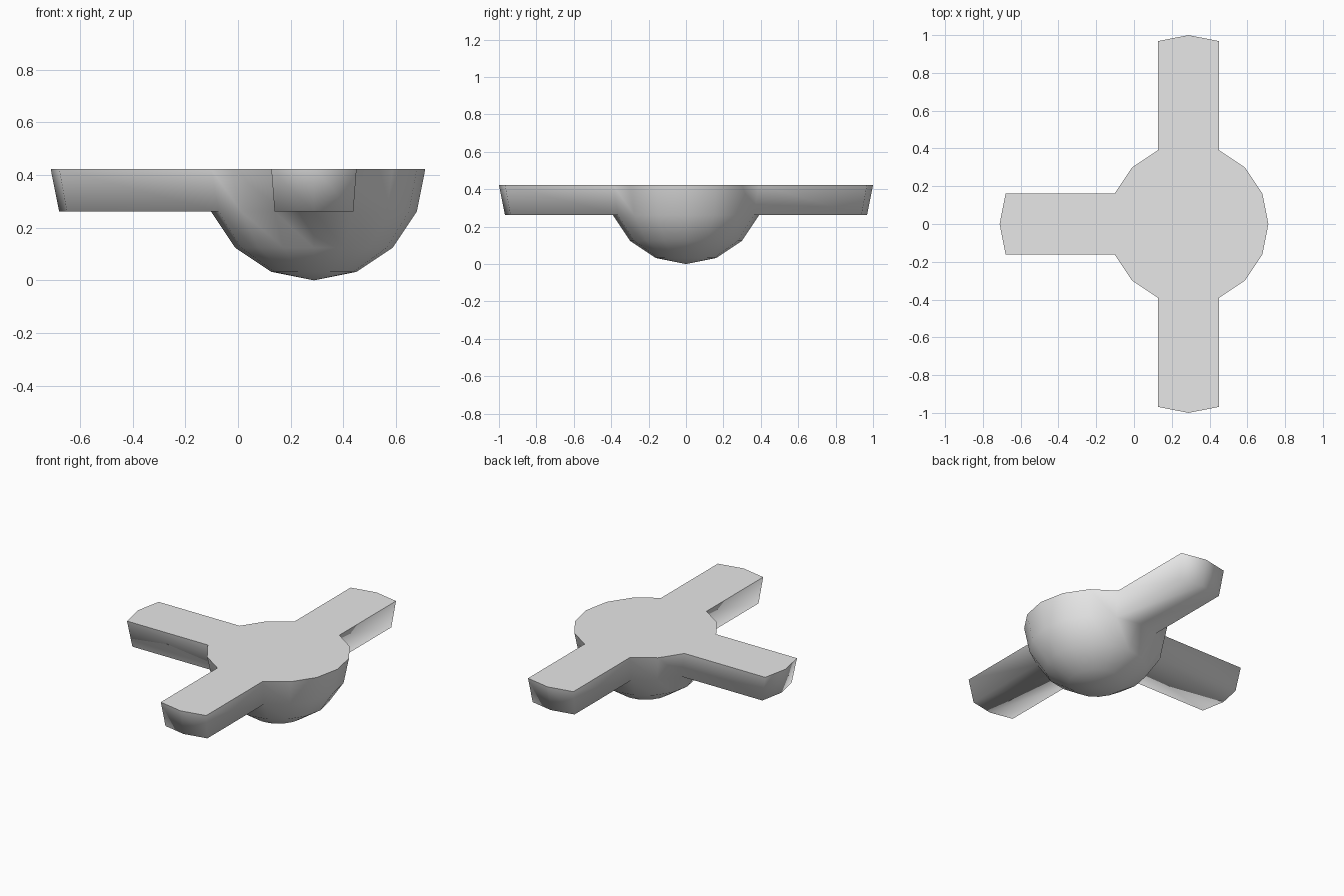
import bpy, bmesh
from math import atan2, pi
from mathutils import Matrix, Vector

cube = bpy.data.objects.get("Cube")
if cube:
    bpy.data.objects.remove(cube, do_unlink=True)

RADIUS, ARM, CENTRE_X = 0.423, 0.577, 0.2885

grey = bpy.data.materials.new("light grey")
grey.use_nodes = True
colour = (0.8, 0.8, 0.8, 1)
grey.diffuse_color = colour
grey.node_tree.nodes["Principled BSDF"].inputs["Base Color"].default_value = colour

# Lower half of a coarse sphere
bm = bmesh.new()
bmesh.ops.create_uvsphere(bm, u_segments=16, v_segments=8, radius=RADIUS)
bmesh.ops.delete(bm, geom=[v for v in bm.verts if v.co.z > 0.001], context='VERTS')

# Three arms pulled out of the uppermost row of faces
for direction in (Vector((-1, 0, 0)), Vector((0, 1, 0)), Vector((0, -1, 0))):
    patch = []
    for f in bm.faces:
        c = f.calc_center_median()
        flat = Vector((c.x, c.y, 0))
        if c.z > -RADIUS * 0.3 and flat.length < RADIUS and flat.angle(direction) < pi / 8:
            patch.append(f)
    out = bmesh.ops.extrude_face_region(bm, geom=patch)
    moved = [g for g in out["geom"] if isinstance(g, bmesh.types.BMVert)]
    bmesh.ops.translate(bm, verts=moved, vec=direction * ARM)
    old = [f for f in patch if f.is_valid]
    if old:
        bmesh.ops.delete(bm, geom=old, context='FACES')

# Flat lid with a crisp rim
bmesh.ops.delete(bm, geom=[f for f in bm.faces if all(v.co.z > -0.001 for v in f.verts)],
                 context='FACES_ONLY')
bmesh.ops.delete(bm, geom=[e for e in bm.edges if not e.link_faces], context='EDGES')
rim = [e for e in bm.edges if e.is_boundary]
bmesh.ops.contextual_create(bm, geom=rim)
bmesh.ops.recalc_face_normals(bm, faces=bm.faces[:])
for f in bm.faces:
    f.smooth = True
for e in bm.edges:
    if e.is_valid and all(v.co.z > -0.001 for v in e.verts):
        e.smooth = False
bmesh.ops.triangulate(bm, faces=[f for f in bm.faces if len(f.verts) > 4])
bmesh.ops.translate(bm, verts=bm.verts[:], vec=(CENTRE_X, 0, RADIUS))

mesh = bpy.data.meshes.new("bowl_with_arms")
bm.to_mesh(mesh)
bm.free()
mesh.materials.append(grey)
body = bpy.data.objects.new("bowl_with_arms", mesh)
bpy.context.collection.objects.link(body)
